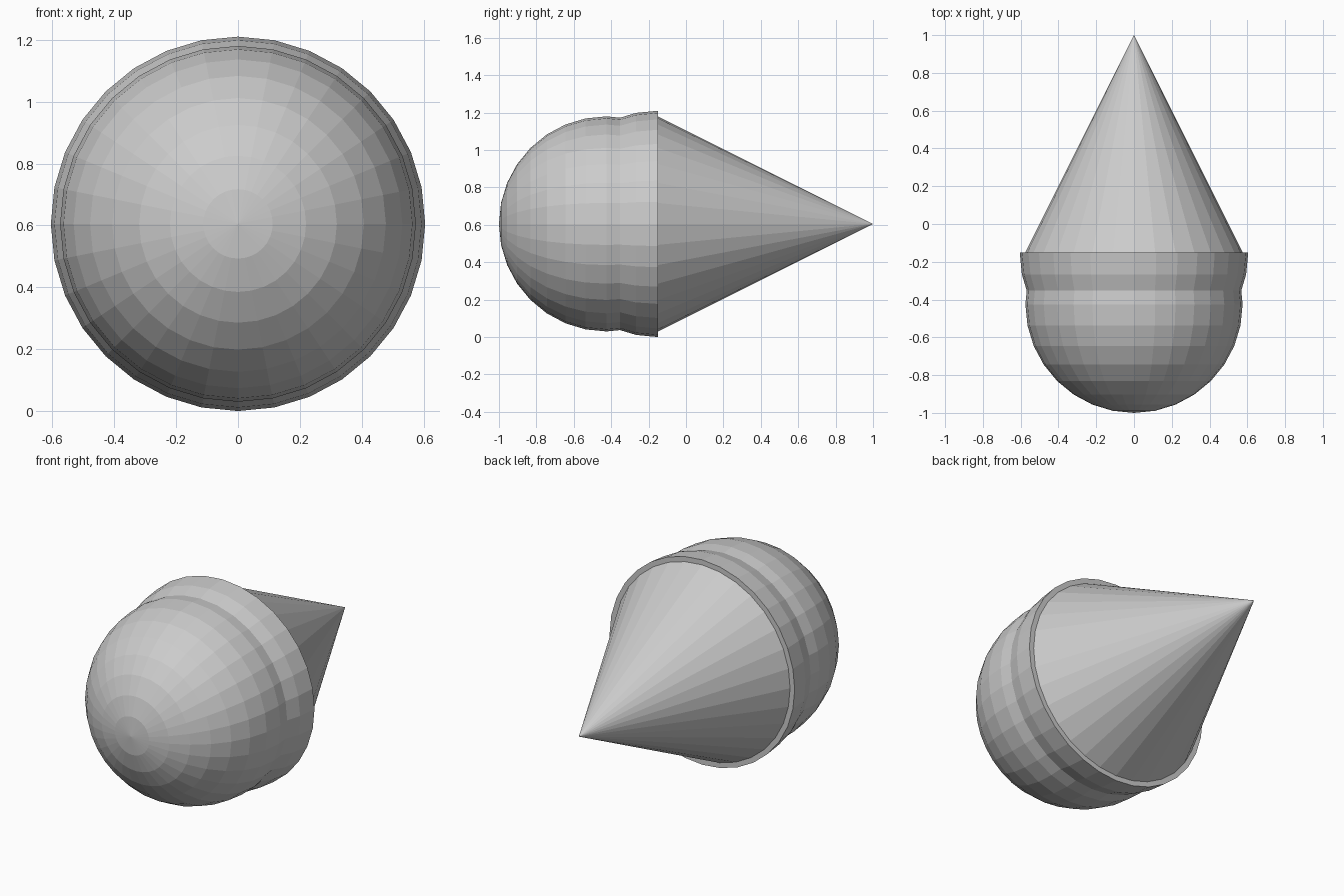
import bpy, bmesh, math
from mathutils import Matrix

if "Cube" in bpy.data.objects:
    bpy.data.objects.remove(bpy.data.objects["Cube"])

CENTRE_Z = 0.605
SIDES = 32
# local +z is turned to point along world +y
LAY_DOWN = Matrix.Rotation(-math.pi / 2, 4, 'X')


def add_part(name, bm, y):
    bmesh.ops.recalc_face_normals(bm, faces=bm.faces)
    bm.transform(LAY_DOWN)
    mesh = bpy.data.meshes.new(name)
    bm.to_mesh(mesh)
    bm.free()
    obj = bpy.data.objects.new(name, mesh)
    obj.location = (0, y, CENTRE_Z)
    bpy.context.collection.objects.link(obj)
    return obj


def ball(radius):
    bm = bmesh.new()
    bmesh.ops.create_uvsphere(bm, u_segments=SIDES, v_segments=16, radius=radius)
    return bm


# Scoop: faceted ball at the front
add_part("scoop", ball(0.575), -0.425)

# Rim: slightly larger half ball, closed by a flat face over the cone
bm = ball(0.605)
geom = bm.verts[:] + bm.edges[:] + bm.faces[:]
bmesh.ops.bisect_plane(bm, geom=geom, plane_co=(0, 0, 0), plane_no=(0, 0, 1),
                       dist=0.0001, clear_outer=True)
bmesh.ops.holes_fill(bm, edges=[e for e in bm.edges if e.is_boundary], sides=0)
add_part("scoop_rim", bm, -0.15)

# Cone: point at the back
bm = bmesh.new()
bmesh.ops.create_cone(bm, cap_ends=True, segments=SIDES,
                      radius1=0.575, radius2=0, depth=1.15)
bmesh.ops.remove_doubles(bm, verts=bm.verts, dist=0.0001)
add_part("cone", bm, 0.425)
